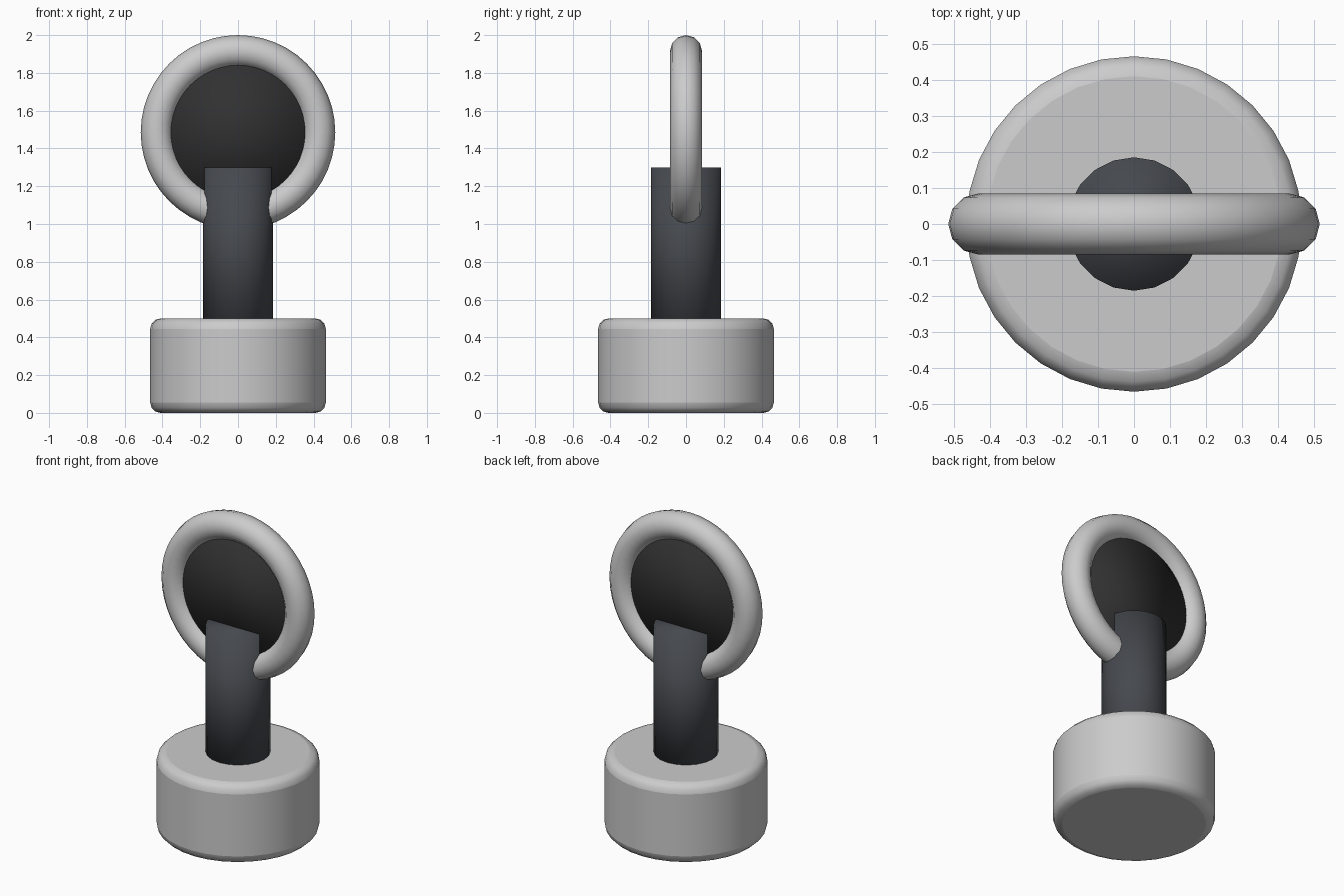
import bpy
from math import pi, radians

if "Cube" in bpy.data.objects:
    bpy.data.objects.remove(bpy.data.objects["Cube"])


def finish(name, color=None, angle=None):
    """Name the active object, smooth it and optionally colour it."""
    ob = bpy.context.object
    ob.name = name
    if angle:
        bpy.ops.object.shade_smooth_by_angle(angle=radians(angle))
    else:
        bpy.ops.object.shade_smooth()
    if color:
        mat = bpy.data.materials.new(name + "_material")
        mat.diffuse_color = (*color, 1)
        mat.use_nodes = True
        mat.node_tree.nodes["Principled BSDF"].inputs["Base Color"].default_value = mat.diffuse_color
        ob.data.materials.append(mat)
    return ob


# Rounded foot
bpy.ops.mesh.primitive_cylinder_add(vertices=32, radius=0.465, depth=0.49, location=(0, 0, 0.25))
base = finish("base", angle=35)
base.scale.z = 0.5 / 0.49
bpy.ops.object.transform_apply(location=False, rotation=False, scale=True)
bevel = base.modifiers.new("rounded_rims", 'BEVEL')
bevel.width = 0.055
bevel.segments = 3
bevel.limit_method = 'ANGLE'
bevel.angle_limit = radians(40)

# Dark post, sunk into the foot
bpy.ops.mesh.primitive_cylinder_add(vertices=20, radius=0.185, depth=0.9, location=(0, 0, 0.85))
finish("post", (0.06, 0.066, 0.076))

# Upright ring
bpy.ops.mesh.primitive_torus_add(major_radius=0.43, minor_radius=0.085, major_segments=48,
                                 minor_segments=12, location=(0, 0, 1.485), rotation=(pi / 2, 0, 0))
finish("ring")

# Dark disc filling the ring
bpy.ops.mesh.primitive_cylinder_add(vertices=32, radius=0.40, depth=0.08,
                                    location=(0, 0, 1.485), rotation=(pi / 2, 0, 0))
finish("disc", (0.03, 0.03, 0.03))
